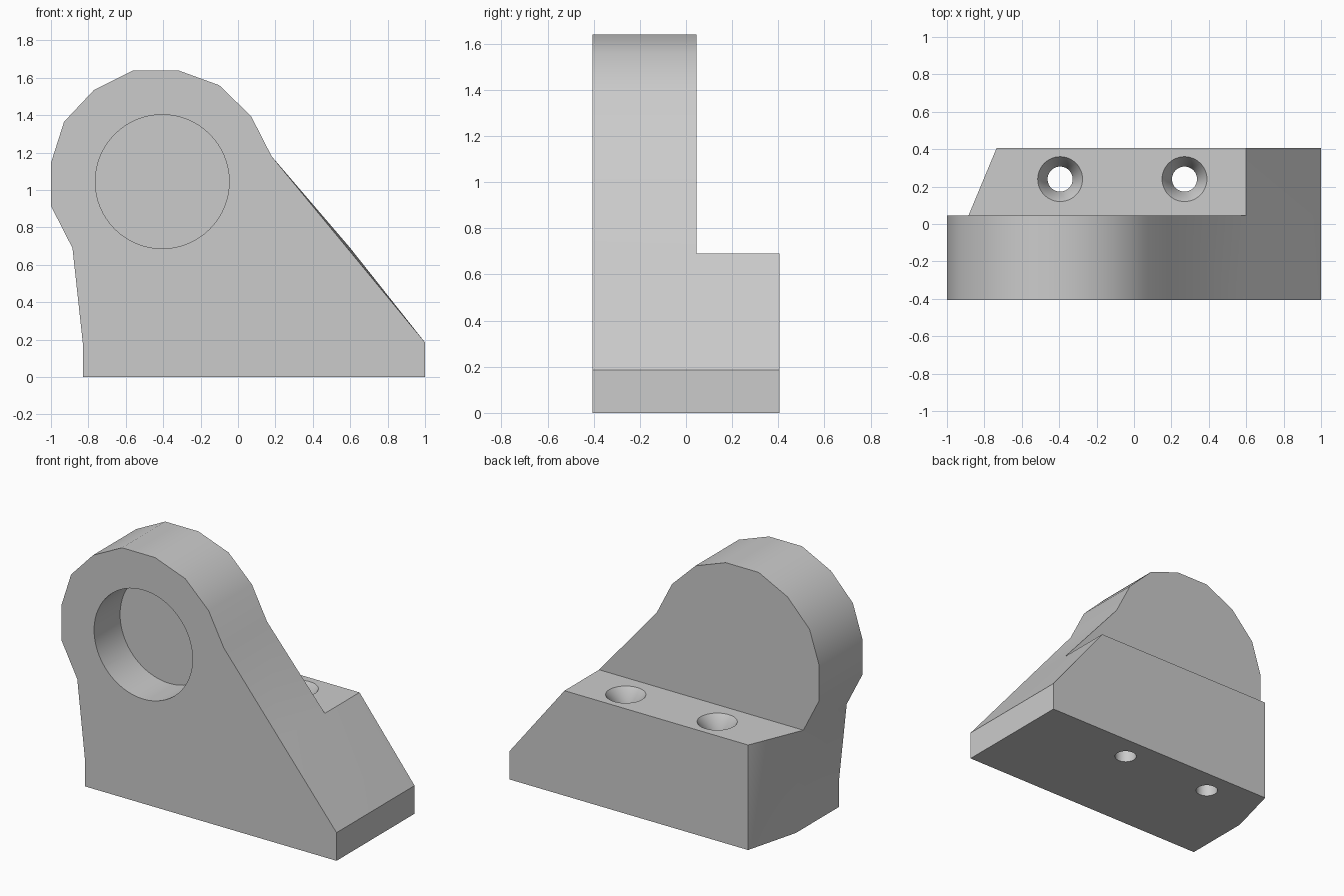
import bpy, bmesh, math

cube = bpy.data.objects.get("Cube")
if cube:
    bpy.data.objects.remove(cube, do_unlink=True)

grey = bpy.data.materials.new("plain grey")
grey.use_nodes = True
COLOR = (0.6, 0.6, 0.6, 1)
grey.diffuse_color = COLOR
grey.node_tree.nodes["Principled BSDF"].inputs["Base Color"].default_value = COLOR

FRONT, STEP, BACK = -0.405, 0.045, 0.405
SHELF = 0.69


def make_object(name, bm):
    bmesh.ops.recalc_face_normals(bm, faces=bm.faces)
    mesh = bpy.data.meshes.new(name)
    bm.to_mesh(mesh)
    bm.free()
    mesh.materials.append(grey)
    obj = bpy.data.objects.new(name, mesh)
    bpy.context.collection.objects.link(obj)
    return obj


def lathe(name, profile, center, segments=48):
    """Solid of revolution about z from (radius, height) pairs."""
    bm = bmesh.new()
    rings = []
    for r, z in profile:
        rings.append([bm.verts.new((r * math.cos(a), r * math.sin(a), z))
                      for a in (math.tau * i / segments for i in range(segments))])
    for a, b in zip(rings, rings[1:]):
        for i in range(segments):
            j = (i + 1) % segments
            bm.faces.new((a[i], a[j], b[j], b[i]))
    bm.faces.new(rings[0])
    bm.faces.new(rings[-1])
    obj = make_object(name, bm)
    obj.location = center
    obj.hide_render = True
    return obj


# Outline pieces in x, z: toe, rounded head, heel
toe = [(-0.83, 0), (1, 0), (1, 0.185)]
head = [(0.18, 1.18), (0.07, 1.395), (-0.10, 1.56), (-0.32, 1.64), (-0.56, 1.64),
        (-0.77, 1.535), (-0.93, 1.365), (-1, 1.145), (-1, 0.915)]
heel = [(-0.885, SHELF), (-0.83, 0.185)]

bm = bmesh.new()


def ring(points, y):
    return [bm.verts.new((x, y, z)) for x, z in points]


# Upright plate: the slope bulges slightly where the shelf meets it
front = ring(toe + [(0.584, SHELF)] + head + heel, FRONT)
mid = ring(toe + [(0.6, SHELF)] + head + heel, STEP)
n = len(front)
for i in range(n):
    j = (i + 1) % n
    bm.faces.new((front[i], front[j], mid[j], mid[i]))
bm.faces.new(front)
bm.faces.new(mid[3:n - 1])

# Rear mounting block, with a tapered heel side
rear = ring([(-0.735, 0), (1, 0), (1, 0.185), (0.6, SHELF), (-0.735, SHELF)], BACK)
bm.faces.new(rear)
for i in range(3):
    bm.faces.new((mid[i], mid[i + 1], rear[i + 1], rear[i]))
top_heel, low_heel = mid[n - 2], mid[n - 1]
bm.faces.new((mid[3], top_heel, rear[4], rear[3]))
bm.faces.new((top_heel, rear[0], rear[4]))
bm.faces.new((top_heel, low_heel, rear[0]))
bm.faces.new((low_heel, mid[0], rear[0]))
bracket = make_object("bracket_body", bm)

# Cutters: blind round pocket and two countersunk screw holes
pocket = lathe("pocket_cutter", [(0.358, -0.27), (0.358, 0.1)], (-0.405, FRONT, 1.045), 64)
pocket.rotation_euler.x = math.pi / 2
screw = [(0.067, -0.1), (0.067, SHELF - 0.08), (0.12, SHELF), (0.12, SHELF + 0.1)]
cutters = [pocket] + [lathe("screw_hole_cutter", screw, (x, 0.24, 0)) for x in (-0.395, 0.27)]

bpy.context.view_layer.update()
bpy.ops.object.select_all(action="DESELECT")
bpy.context.view_layer.objects.active = bracket
bracket.select_set(True)
for cutter in cutters:
    mod = bracket.modifiers.new("cut", "BOOLEAN")
    mod.operation = "DIFFERENCE"
    mod.solver = "EXACT"
    mod.object = cutter
    bpy.ops.object.modifier_apply(modifier=mod.name)
    bpy.data.objects.remove(cutter, do_unlink=True)

bpy.ops.object.shade_smooth_by_angle(angle=math.radians(35))
